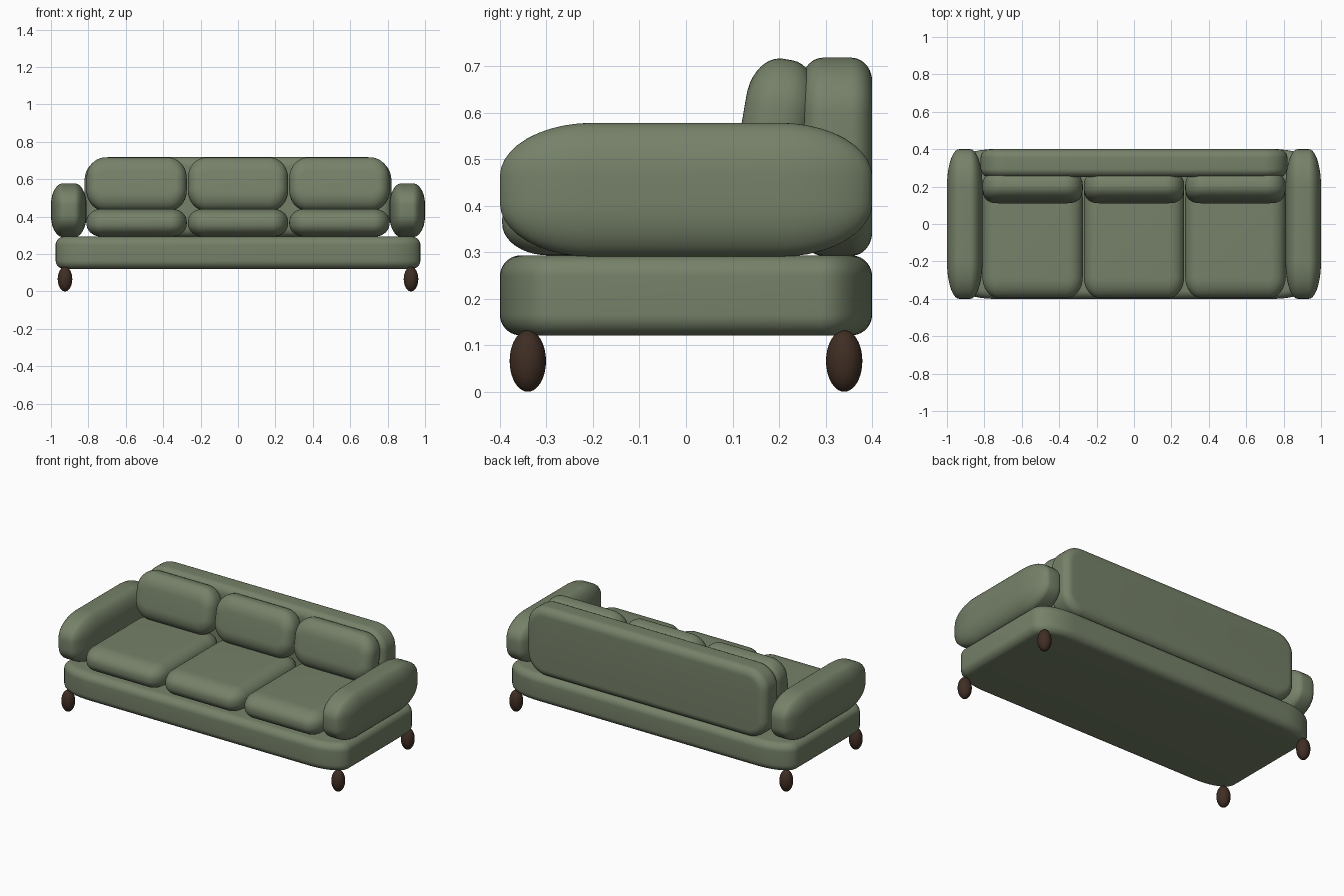
import bpy, bmesh
from math import sin, cos, pi

cube = bpy.data.objects.get("Cube")
if cube:
    bpy.data.objects.remove(cube, do_unlink=True)


def material(name, rgb):
    m = bpy.data.materials.new(name)
    m.use_nodes = True
    m.diffuse_color = (*rgb, 1)
    bsdf = m.node_tree.nodes["Principled BSDF"]
    bsdf.inputs["Base Color"].default_value = (*rgb, 1)
    bsdf.inputs["Roughness"].default_value = 0.8
    return m


green = material("sage green fabric", (0.18, 0.22, 0.14))
brown = material("dark brown wood", (0.05, 0.027, 0.017))


def finish(obj, mat):
    obj.data.materials.append(mat)
    bpy.ops.object.select_all(action="DESELECT")
    obj.select_set(True)
    bpy.context.view_layer.objects.active = obj
    bpy.ops.object.shade_smooth_by_angle(angle=pi / 4)


def soft_block(name, center, half, corner, edge, upright=False, tilt=0, steps=10):
    """Rounded outline (corner radii) swept through depth with rounded rims (edge radii).
    The outline lies in the xy plane, or in the xz plane when upright."""
    hu, hv, hw = half
    ru, rv = corner
    eu, ev, ew = edge
    # rim profile: inset amount and height for each layer
    arc = [pi / 2 * i / steps for i in range(steps + 1)]
    rim = [(1 - cos(t), hw - ew + ew * sin(t)) for t in arc]
    layers = [(k, -w) for k, w in reversed(rim)] + rim
    bm = bmesh.new()
    rings = []
    for k, w in layers:
        cu, cv = max(ru - eu * k, 0), max(rv - ev * k, 0)
        iu, iv = hu - eu * k - cu, hv - ev * k - cv
        ring = []
        for q, (su, sv) in enumerate([(1, 1), (-1, 1), (-1, -1), (1, -1)]):
            for t in arc:
                a = q * pi / 2 + t
                u, v = su * iu + cu * cos(a), sv * iv + cv * sin(a)
                ring.append(bm.verts.new((u, w, v) if upright else (u, v, w)))
        rings.append(ring)
    n = len(rings[0])
    for low, high in zip(rings, rings[1:]):
        for i in range(n):
            j = (i + 1) % n
            bm.faces.new((low[i], low[j], high[j], high[i]))
    bm.faces.new(rings[0])
    bm.faces.new(rings[-1])
    bmesh.ops.remove_doubles(bm, verts=bm.verts, dist=0.0002)
    bmesh.ops.recalc_face_normals(bm, faces=bm.faces)
    mesh = bpy.data.meshes.new(name)
    bm.to_mesh(mesh)
    bm.free()
    obj = bpy.data.objects.new(name, mesh)
    bpy.context.collection.objects.link(obj)
    obj.location = center
    obj.rotation_euler.x = tilt
    finish(obj, green)
    return obj


# Base platform and backrest
soft_block("base", (0, 0, 0.207), (0.975, 0.4, 0.086), (0.22, 0.11), (0.045, 0.045, 0.045))
soft_block("backrest", (0, 0.325, 0.505), (0.82, 0.213, 0.075), (0.13, 0.12),
           (0.05, 0.05, 0.045), upright=True)

# Arms
for side, x in (("left", 0.905), ("right", -0.905)):
    soft_block(side + "_arm", (x, 0, 0.434), (0.095, 0.4, 0.144), (0.065, 0.2),
               (0.065, 0.2, 0.115))

# Seat and back cushions
for label, x in (("right", -0.542), ("middle", 0), ("left", 0.542)):
    soft_block(label + "_seat_cushion", (x, -0.07, 0.367), (0.268, 0.325, 0.074),
               (0.085, 0.11), (0.08, 0.1, 0.068))
    soft_block(label + "_back_cushion", (x, 0.195, 0.573), (0.268, 0.143, 0.075),
               (0.1, 0.11), (0.06, 0.09, 0.065), upright=True, tilt=-0.17)

# Egg-shaped feet
for side, x in (("left", 0.925), ("right", -0.925)):
    for end, y in (("front", -0.34), ("back", 0.34)):
        bpy.ops.mesh.primitive_uv_sphere_add(segments=32, ring_count=20, radius=1,
                                             location=(x, y, 0.066))
        foot = bpy.context.object
        foot.name = f"{end}_{side}_foot"
        foot.scale = (0.039, 0.039, 0.066)
        finish(foot, brown)
